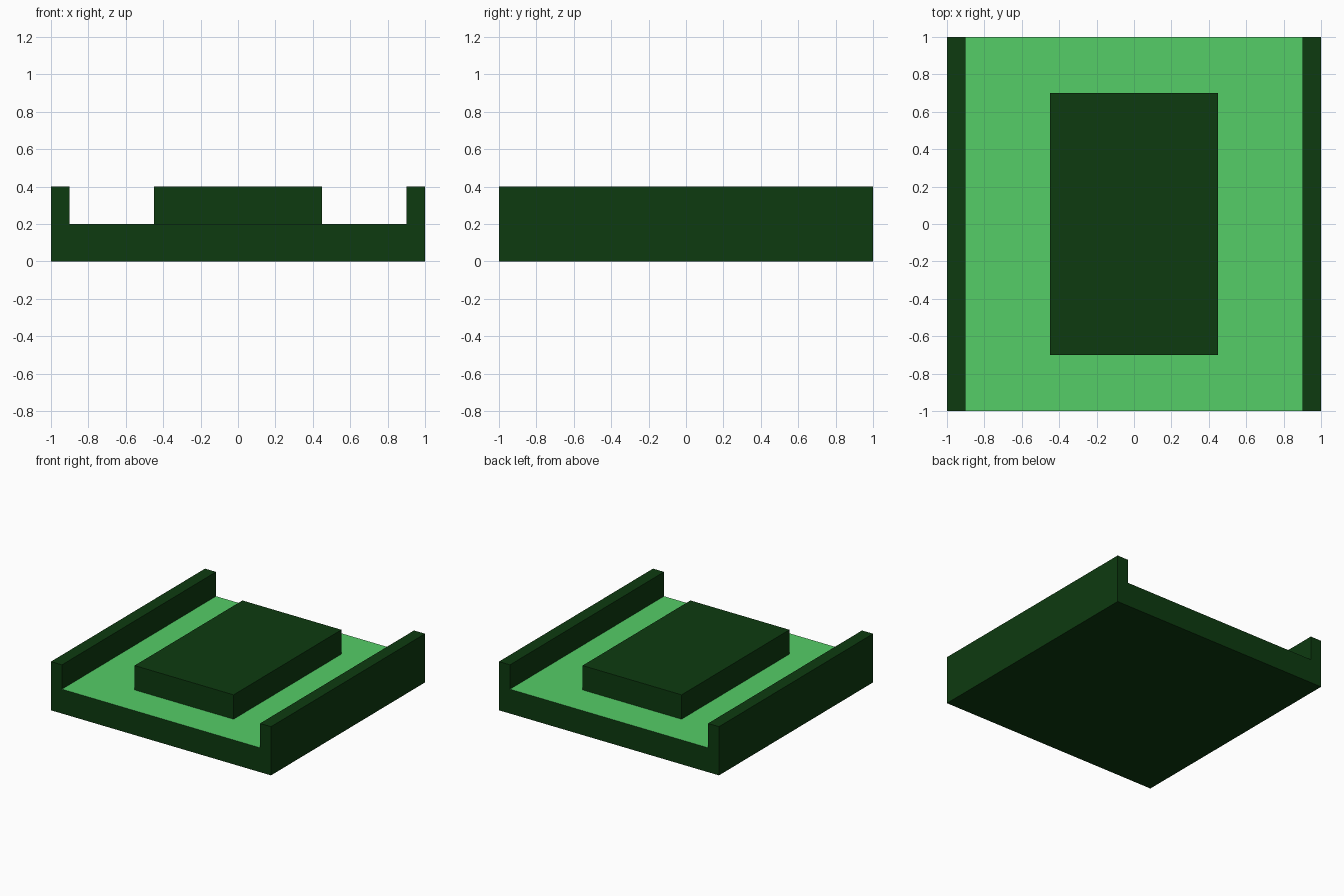
import bpy
import bmesh
from mathutils import Vector

cube = bpy.data.objects.get("Cube")
if cube:
    bpy.data.objects.remove(cube, do_unlink=True)


def make_material(name, rgb):
    mat = bpy.data.materials.new(name)
    mat.use_nodes = True
    color = (*rgb, 1.0)
    mat.diffuse_color = color
    mat.node_tree.nodes["Principled BSDF"].inputs["Base Color"].default_value = color
    return mat


dark_green = make_material("dark green", (0.004, 0.043, 0.005))
light_green = make_material("light green", (0.09, 0.61, 0.135))

FLOOR, TOP, WALL = 0.2, 0.4, 0.9


def extrude_profile(name, profile, half_depth, materials):
    """Extrude an x-z outline along y, centred on y = 0."""
    bm = bmesh.new()
    face = bm.faces.new([bm.verts.new((x, -half_depth, z)) for x, z in profile])
    grown = bmesh.ops.extrude_face_region(bm, geom=[face])["geom"]
    verts = [g for g in grown if isinstance(g, bmesh.types.BMVert)]
    bmesh.ops.translate(bm, verts=verts, vec=Vector((0, 2 * half_depth, 0)))
    bmesh.ops.recalc_face_normals(bm, faces=bm.faces)
    mesh = bpy.data.meshes.new(name)
    for mat in materials:
        mesh.materials.append(mat)
    # Upward faces at floor height take the second colour
    if len(materials) > 1:
        for f in bm.faces:
            if f.normal.z > 0.9 and abs(f.calc_center_median().z - FLOOR) < 0.01:
                f.material_index = 1
    bm.to_mesh(mesh)
    bm.free()
    obj = bpy.data.objects.new(name, mesh)
    bpy.context.collection.objects.link(obj)
    return obj


# Tray: base slab with a low wall along each side, open at front and back
half = [(1, 0), (1, TOP), (WALL, TOP), (WALL, FLOOR)]
tray_outline = half + [(-x, z) for x, z in reversed(half)]
extrude_profile("tray", tray_outline, 1.0, [dark_green, light_green])

# Raised block in the middle of the floor
block_outline = [(-0.45, FLOOR), (0.45, FLOOR), (0.45, TOP), (-0.45, TOP)]
extrude_profile("raised_block", block_outline, 0.7, [dark_green])
